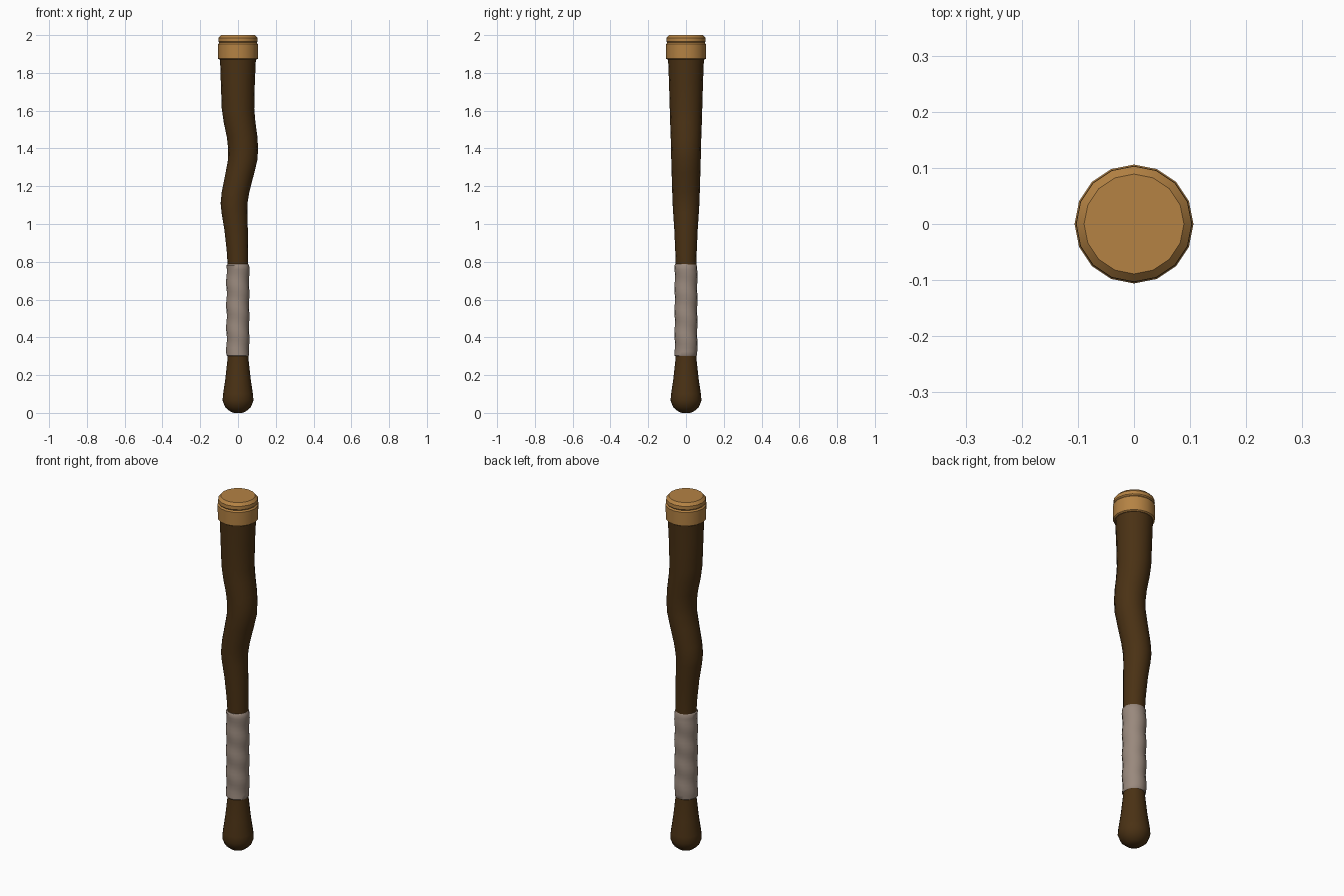
import bpy, bmesh, math

if "Cube" in bpy.data.objects:
    bpy.data.objects.remove(bpy.data.objects["Cube"])

def mat(name, rgb):
    m = bpy.data.materials.new(name)
    m.diffuse_color = (*rgb, 1)
    m.use_nodes = True
    m.node_tree.nodes["Principled BSDF"].inputs["Base Color"].default_value = m.diffuse_color
    return m

WOOD = mat("dark_wood", (0.068, 0.031, 0.007))
CAP = mat("tan_cap", (0.46, 0.225, 0.057))
WRAP = mat("grey_cloth", (0.32, 0.25, 0.205))

def tube(name, rings, material, sides=16, bump=None, angle=35):
    """Loft closed rings given as (z, centre x, radius)."""
    bm = bmesh.new()
    loops = []
    for z, cx, r in rings:
        loop = []
        for i in range(sides):
            a = 2 * math.pi * i / sides
            rr = r + (bump(z, a) if bump else 0)
            loop.append(bm.verts.new((cx + rr * math.cos(a), rr * math.sin(a), z)))
        loops.append(loop)
    for lo, hi in zip(loops, loops[1:]):
        for i in range(sides):
            j = (i + 1) % sides
            bm.faces.new((lo[i], lo[j], hi[j], hi[i]))
    bm.faces.new(loops[0][::-1])
    bm.faces.new(loops[-1])
    me = bpy.data.meshes.new(name)
    bm.to_mesh(me)
    bm.free()
    me.materials.append(material)
    ob = bpy.data.objects.new(name, me)
    bpy.context.collection.objects.link(ob)
    bpy.context.view_layer.objects.active = ob
    ob.select_set(True)
    bpy.ops.object.shade_smooth_by_angle(angle=math.radians(angle))
    ob.select_set(False)
    return ob

# crooked wooden shaft with rounded pommel
tube("shaft", [
    (0.0, 0, 0.022), (0.008, 0, 0.042), (0.03, 0, 0.068), (0.065, 0, 0.082),
    (0.10, 0, 0.079), (0.18, 0, 0.067), (0.28, 0, 0.056), (0.33, 0, 0.053),
    (0.77, 0, 0.054), (0.86, -0.003, 0.057), (0.97, -0.010, 0.062),
    (1.06, -0.019, 0.068), (1.11, -0.021, 0.071), (1.17, -0.013, 0.073),
    (1.27, 0.010, 0.076), (1.34, 0.025, 0.078), (1.40, 0.027, 0.079),
    (1.46, 0.022, 0.081), (1.54, 0.008, 0.084), (1.61, 0.0, 0.086),
    (1.75, -0.001, 0.090), (1.90, 0, 0.096)], WOOD)

# cloth grip with faint spiral overlaps
def spiral(z, a):
    return 0.0022 * math.sin(2 * math.pi * z / 0.12 + a)

n = 24
grip = [(0.30, 0, 0.055)]
grip += [(0.305 + 0.475 * i / n, -0.001, 0.060) for i in range(n + 1)]
grip += [(0.787, 0, 0.055)]
tube("grip_wrap", grip, WRAP, bump=spiral, angle=40)

# end cap: collar with a thin groove and a bevelled top
tube("end_cap", [
    (1.870, 0, 0.098), (1.875, 0, 0.105), (1.952, 0, 0.106), (1.960, 0, 0.099),
    (1.966, 0, 0.104), (1.985, 0, 0.103), (2.0, 0, 0.089)], CAP, angle=25)
